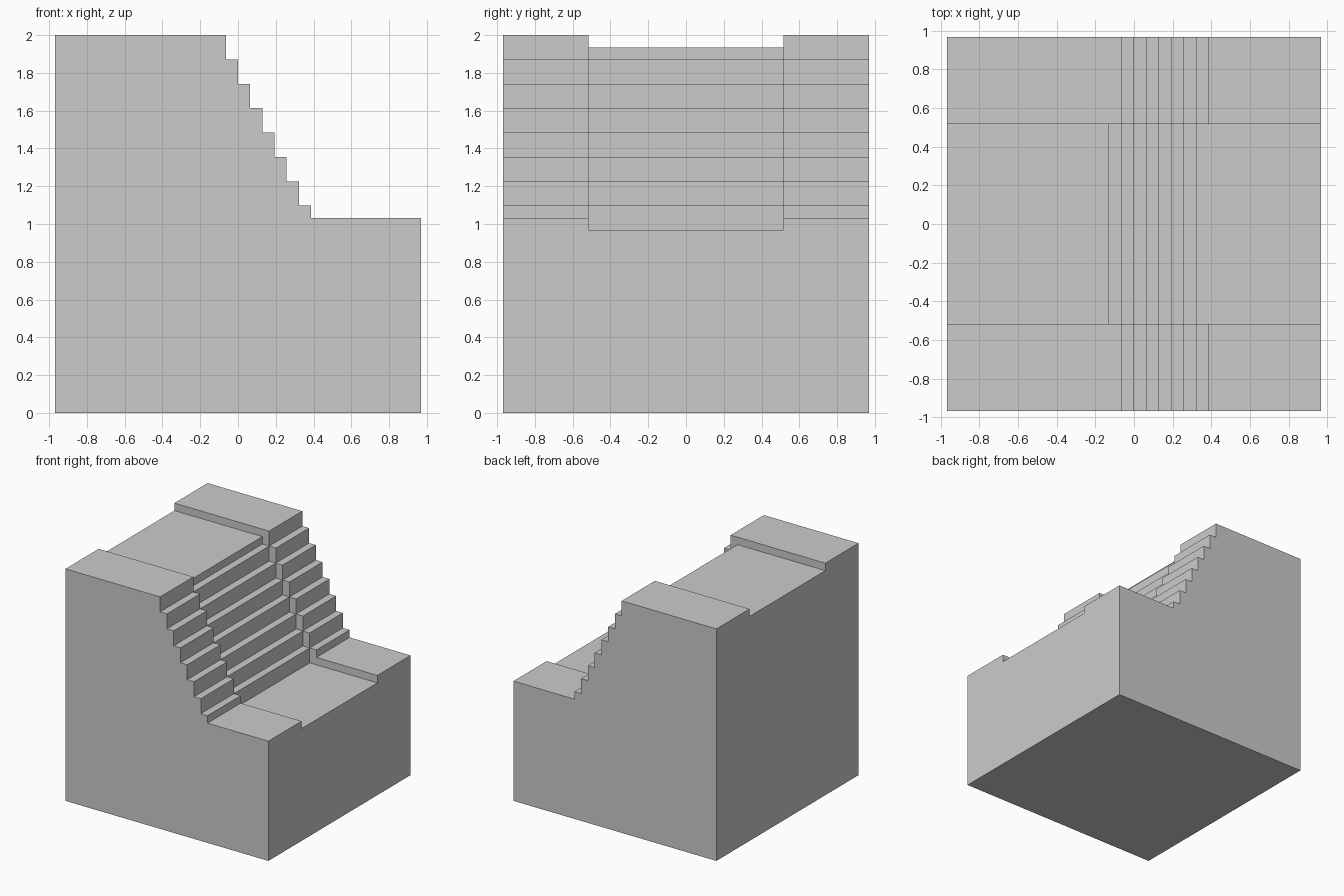
import bpy, bmesh

if "Cube" in bpy.data.objects:
    bpy.data.objects.remove(bpy.data.objects["Cube"])

U = 2 / 31          # one grid unit of the model
HALF, CHAN = 15, 8  # half width of the block, half width of the sunken channel

# Closed (x, z) profiles in grid units, counter-clockwise seen from the front
def stair(x0, top, bottom, floor_marks, back_marks):
    pts = [(-HALF, 0), (HALF, 0)] + floor_marks + [(HALF, bottom)]
    levels = [top] + list(range(29, 16, -2)) + [bottom]
    for i in reversed(range(8)):
        pts += [(x0 + i, levels[i + 1]), (x0 + i, levels[i])]
    return pts + [(-HALF, top)] + back_marks

side = stair(-1, 31, 16, [(HALF, 15)], [(-HALF, 30)])
middle = stair(-2, 30, 15, [], [])

bm = bmesh.new()

def face(pts):
    bm.faces.new([bm.verts.new((x * U, y * U, z * U)) for x, y, z in pts])

def band(profile, y0, y1):
    for (ax, az), (bx, bz) in zip(profile, profile[1:] + profile[:1]):
        face([(ax, y0, az), (ax, y1, az), (bx, y1, bz), (bx, y0, bz)])

def plate(profile, y, faces_back):
    pts = [(x, y, z) for x, z in profile]
    face(pts[::-1] if faces_back else pts)

# Raised side bands and sunken middle band
band(side, -HALF, -CHAN)
band(middle, -CHAN, CHAN)
band(side, CHAN, HALF)

# Outer front and back faces
plate(side, -HALF, False)
plate(side, HALF, True)

# Channel walls: upper landing, one piece per step, lower landing
walls = [[(-HALF, 30), (-2, 30), (-2, 29), (-1, 29), (-1, 31), (-HALF, 31)],
         [(5, 15), (HALF, 15), (HALF, 16), (6, 16), (6, 17), (5, 17)]]
for i in range(6):
    lo = 27 - 2 * i
    walls.append([(i - 1, lo), (i, lo), (i, lo + 2), (i - 1, lo + 2)])
for w in walls:
    plate(w, -CHAN, True)
    plate(w, CHAN, False)

# Weld the pieces and merge flat neighbours
bmesh.ops.remove_doubles(bm, verts=bm.verts, dist=1e-4)
bmesh.ops.dissolve_limit(bm, angle_limit=0.01, verts=bm.verts, edges=bm.edges)

mesh = bpy.data.meshes.new("stair_block")
bm.to_mesh(mesh)
bm.free()
bpy.context.collection.objects.link(bpy.data.objects.new("stair_block", mesh))
